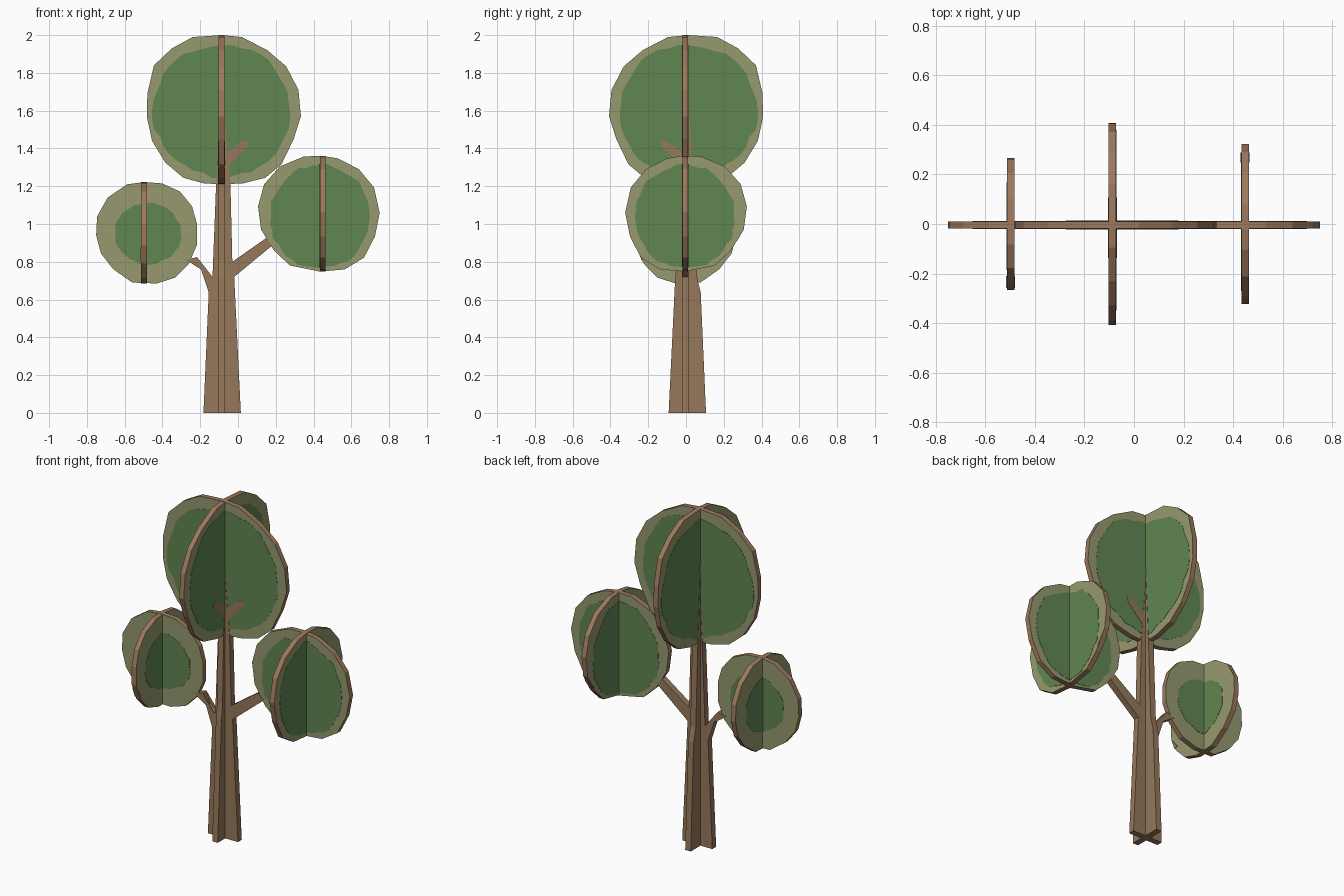
import bpy, bmesh, math, random

if "Cube" in bpy.data.objects:
    bpy.data.objects.remove(bpy.data.objects["Cube"])

random.seed(4)


def srgb(*c):
    return tuple(((v / 255 + 0.055) / 1.055) ** 2.4 for v in c) + (1,)


def material(name, rgb):
    m = bpy.data.materials.new(name)
    m.diffuse_color = srgb(*rgb)
    m.use_nodes = True
    m.node_tree.nodes["Principled BSDF"].inputs["Base Color"].default_value = m.diffuse_color
    return m


GREEN = material("leaf green", (97, 134, 82))
OLIVE = material("olive leaf border", (150, 153, 110))
BROWN = material("trunk brown", (149, 120, 90))
RIM = material("rim brown", (158, 120, 93))

PLANE_Y = -0.004   # depth of the plate that faces the front


def plate(name, pts, thick, face_mat, rim_mat, pos, cross=None):
    """Flat cut-out of an (x, z) outline. With cross set, the outline is turned
    into the side plane: y = cross - x, standing at x = pos."""
    bm = bmesh.new()
    h = thick / 2
    if cross is None:
        rings = [[bm.verts.new((x, pos + s, z)) for x, z in pts] for s in (-h, h)]
    else:
        rings = [[bm.verts.new((pos + s, cross - x, z)) for x, z in pts] for s in (-h, h)]
    for ring in rings:
        bm.faces.new(ring).material_index = 0
    a, b = rings
    for i in range(len(pts)):
        j = (i + 1) % len(pts)
        bm.faces.new((a[i], a[j], b[j], b[i])).material_index = 1
    bmesh.ops.recalc_face_normals(bm, faces=bm.faces)
    me = bpy.data.meshes.new(name)
    bm.to_mesh(me)
    bm.free()
    me.materials.append(face_mat)
    me.materials.append(rim_mat)
    ob = bpy.data.objects.new(name, me)
    bpy.context.collection.objects.link(ob)
    return ob


def blob(cx, cz, rx, rz, n=44):
    """Ragged oval for the painted leaf area."""
    out = []
    for i in range(n):
        a = 2 * math.pi * i / n
        k = random.uniform(0.97, 1.03)
        out.append((cx + rx * k * math.cos(a), cz + rz * k * math.sin(a)))
    return out


# Leaf discs: outline, x of the crossing plate, leaf area (centre, radii)
crowns = {
    "top_crown": ([(-.085, 2.0), (-.24, 1.99), (-.35, 1.93), (-.445, 1.84), (-.48, 1.69),
                   (-.482, 1.565), (-.455, 1.44), (-.385, 1.325), (-.29, 1.245), (-.18, 1.215),
                   (-.085, 1.21), (.025, 1.215), (.145, 1.245), (.23, 1.315), (.295, 1.45),
                   (.333, 1.57), (.32, 1.71), (.255, 1.835), (.155, 1.92), (.02, 1.99)],
                  -.087, (-.085, 1.60, .365, .35)),
    "left_crown": ([(-.497, 1.222), (-.587, 1.21), (-.69, 1.14), (-.746, 1.04), (-.751, .94),
                    (-.725, .843), (-.66, .76), (-.56, .69), (-.43, .685), (-.333, .716),
                    (-.26, .79), (-.217, .89), (-.217, 1.0), (-.243, 1.093), (-.307, 1.172),
                    (-.402, 1.215)],
                   -.498, (-.477, .95, .177, .162)),
    "right_crown": ([(.45, 1.36), (.35, 1.358), (.222, 1.305), (.138, 1.21), (.106, 1.093),
                     (.122, .97), (.19, .86), (.275, .78), (.434, .748), (.566, .76),
                     (.667, .822), (.725, .934), (.75, 1.06), (.72, 1.194), (.64, 1.29),
                     (.53, 1.347)],
                    .448, (.434, 1.04, .267, .275)),
}
for name, (outline, axis, leaf) in crowns.items():
    xs = [p[0] for p in outline]
    cross = (min(xs) + max(xs)) / 2
    leaves = blob(*leaf)
    plate(name + "_front_plate", outline, .03, OLIVE, RIM, PLANE_Y)
    plate(name + "_side_plate", outline, .03, OLIVE, RIM, axis, cross)
    plate(name + "_front_leaves", leaves, .033, GREEN, GREEN, PLANE_Y)
    plate(name + "_side_leaves", leaves, .033, GREEN, GREEN, axis, cross)

# Trunk: shared pieces of the profile, with branches on the front plate only
left_branch = [(-.275, .81), (-.217, .825)]
right_branch = [(.18, .885), (.148, .925)]
fork = [(-.048, 1.31), (.05, 1.41), (.06, 1.44), (.015, 1.435), (-.055, 1.375)]
upper = fork + [(-.078, 1.68), (-.09, 1.68), (-.116, 1.21), (-.135, .72)]


def trunk(right, left):
    return ([(-.183, 0), (.015, 0), (-.02, .72)] + right + [(-.03, .80), (-.04, 1.21)]
            + upper + left + [(-.155, .637)])


plate("trunk_front_plate", trunk(right_branch, left_branch), .036, BROWN, BROWN, PLANE_Y)
plate("trunk_side_plate", trunk([], []), .036, BROWN, BROWN, -.087, -.077)

# Branch tips repeated on the side plates of the small crowns
plate("left_crown_branch_tip", [(-.275, .81), (-.25, .805), (-.225, .87)], .035, BROWN, BROWN,
      -.498, -.484)
plate("right_crown_branch_tip", [(.18, .885), (.148, .925), (.14, .94)], .035, BROWN, BROWN,
      .448, .428)
